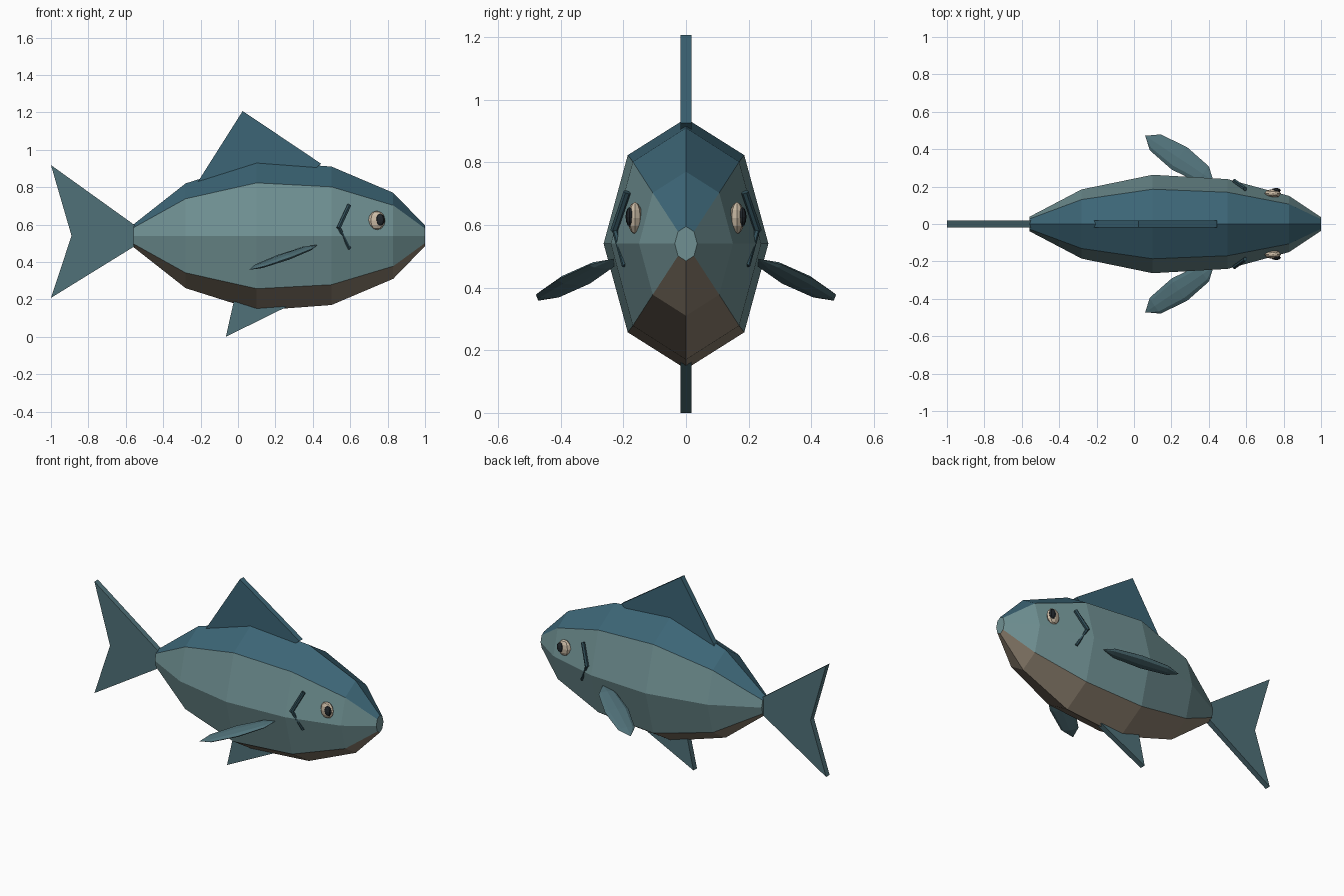
import bpy, bmesh, math
from mathutils import Vector, Matrix

if "Cube" in bpy.data.objects:
    bpy.data.objects.remove(bpy.data.objects["Cube"])


def material(name, rgb):
    m = bpy.data.materials.new(name)
    m.diffuse_color = (*rgb, 1)
    m.use_nodes = True
    m.node_tree.nodes["Principled BSDF"].inputs["Base Color"].default_value = m.diffuse_color
    return m


BACK = material("back_blue", (0.045, 0.13, 0.18))
SIDE = material("side_teal", (0.16, 0.28, 0.29))
BELLY = material("belly_tan", (0.26, 0.21, 0.155))
FIN = material("fin_teal", (0.08, 0.165, 0.19))
EYE = material("eye_cream", (0.60, 0.50, 0.38))
PUPIL = material("pupil_dark", (0.015, 0.02, 0.025))
GILL = material("gill_dark", (0.03, 0.075, 0.095))


def finish(name, bm, *mats):
    bmesh.ops.recalc_face_normals(bm, faces=bm.faces)
    me = bpy.data.meshes.new(name)
    bm.to_mesh(me)
    bm.free()
    for m in mats:
        me.materials.append(m)
    ob = bpy.data.objects.new(name, me)
    bpy.context.collection.objects.link(ob)
    return ob


# Body: octagonal rings lofted along x (x, half width, half height)
MID = 0.54
STATIONS = [(-0.56, 0.038, 0.06), (-0.28, 0.185, 0.28), (0.10, 0.263, 0.40),
            (0.50, 0.24, 0.37), (0.83, 0.15, 0.23), (1.0, 0.036, 0.055)]
bm = bmesh.new()
rings = []
for x, ry, rz in STATIONS:
    rings.append([bm.verts.new((x, ry * math.cos(i * math.pi / 4),
                                MID + rz * math.sin(i * math.pi / 4))) for i in range(8)])
for a, b in zip(rings, rings[1:]):
    for i in range(8):
        j = (i + 1) % 8
        f = bm.faces.new((a[i], a[j], b[j], b[i]))
        f.material_index = 1 if i in (1, 2) else 2 if i in (5, 6) else 0
for end in (rings[0], rings[-1]):
    bm.faces.new(end)
finish("body", bm, SIDE, BACK, BELLY)


# Flat fins: side profiles extruded across y
def flat_fin(name, outline, mat, half=0.0175):
    bm = bmesh.new()
    face = bm.faces.new([bm.verts.new((x, -half, z)) for x, z in outline])
    out = bmesh.ops.extrude_face_region(bm, geom=[face])["geom"]
    bmesh.ops.translate(bm, vec=(0, 2 * half, 0),
                        verts=[v for v in out if isinstance(v, bmesh.types.BMVert)])
    finish(name, bm, mat)


flat_fin("tail_fin", [(-0.54, 0.588), (-1, 0.918), (-0.89, 0.54), (-1, 0.208), (-0.54, 0.492)], FIN)
flat_fin("dorsal_fin", [(-0.22, 0.82), (0.025, 1.207), (0.445, 0.925), (0.40, 0.89)], BACK)
flat_fin("pelvic_fin", [(-0.065, 0), (-0.02, 0.20), (0.26, 0.16)], FIN)


# Ellipsoid given its centre and three half-axis vectors (pole along c)
def ellipsoid(name, centre, a, b, c, mat, segments=8, rings=4):
    bm = bmesh.new()
    bmesh.ops.create_uvsphere(bm, u_segments=segments, v_segments=rings, radius=1)
    m = Matrix((a, b, c)).transposed().to_4x4()
    m.translation = centre
    bmesh.ops.transform(bm, matrix=m, verts=bm.verts)
    finish(name, bm, mat)


# Rod between two points
def rod(name, p, q, r, mat):
    p, q = Vector(p), Vector(q)
    bm = bmesh.new()
    rot = (q - p).to_track_quat('Z', 'Y').to_matrix().to_4x4()
    bmesh.ops.create_cone(bm, cap_ends=True, segments=6, radius1=r, radius2=r,
                          depth=(q - p).length, matrix=Matrix.Translation((p + q) / 2) @ rot)
    finish(name, bm, mat)


# Paired parts on both flanks
for side, s in (("right", -1), ("left", 1)):
    # Leaf-shaped pectoral fin swept back and down
    tip, root = Vector((0.06, 0.472 * s, 0.358)), Vector((0.425, 0.23 * s, 0.492))
    length = (root - tip) / 2
    width = Vector((0.041, 0.06 * s, 0.0))
    thick = length.cross(width).normalized() * 0.018
    ellipsoid(side + "_pectoral_fin", (tip + root) / 2, width, thick, length, FIN)
    # Eye and pupil
    ellipsoid(side + "_eye", (0.742, 0.163 * s, 0.622), (0.045, 0, 0), (0, 0.024, 0), (0, 0, 0.051),
              EYE, 8, 6)
    ellipsoid(side + "_pupil", (0.76, 0.18 * s, 0.626), (0.025, 0, 0), (0, 0.013, 0), (0, 0, 0.031),
              PUPIL, 8, 6)
    # Gill chevron
    rod(side + "_gill_upper", (0.595, 0.188 * s, 0.705), (0.537, 0.23 * s, 0.58), 0.012, GILL)
    rod(side + "_gill_lower", (0.537, 0.229 * s, 0.59), (0.597, 0.196 * s, 0.47), 0.009, GILL)
